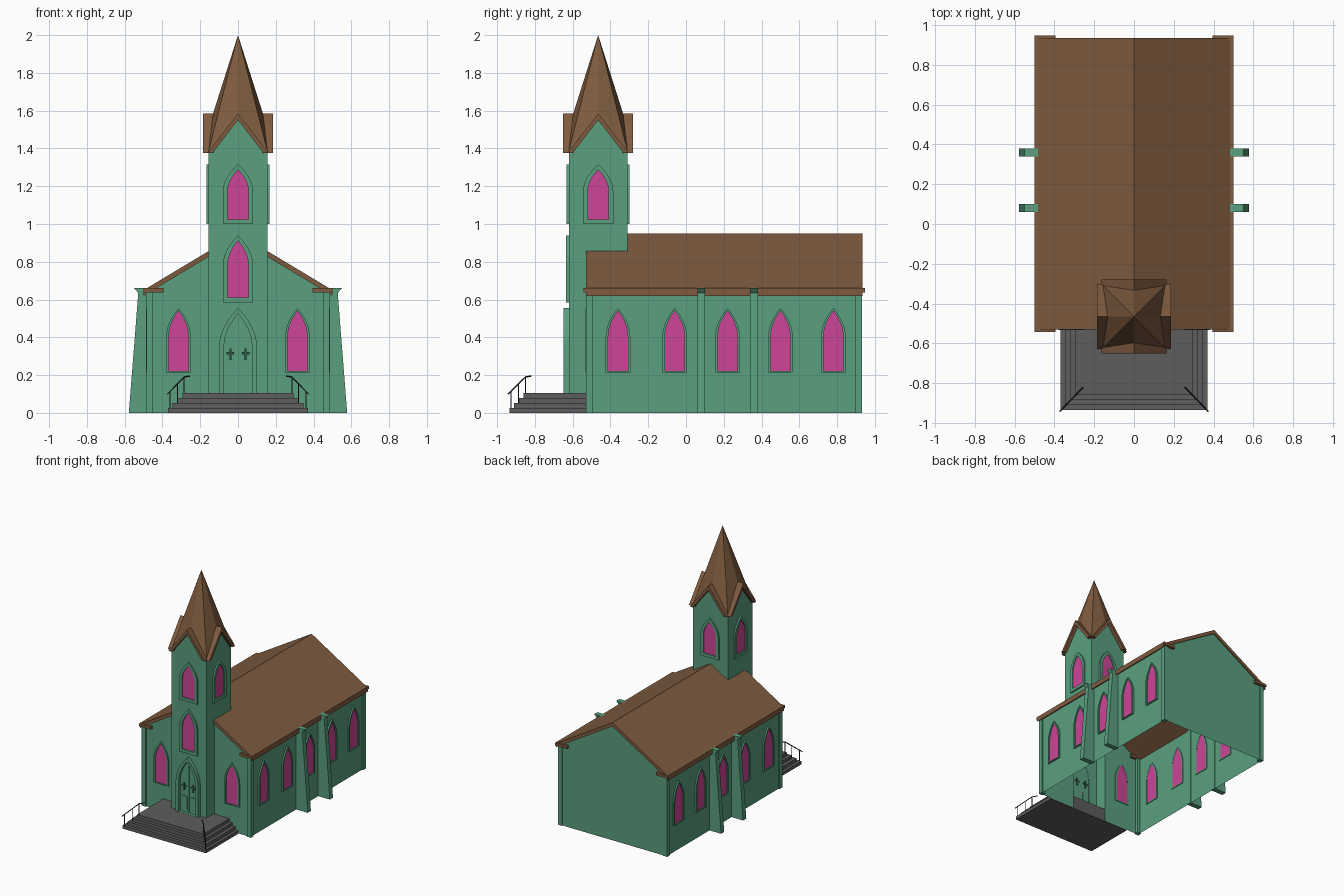
import bpy, bmesh, math
from mathutils import Matrix, Vector

if "Cube" in bpy.data.objects:
    bpy.data.objects.remove(bpy.data.objects["Cube"])


def material(name, rgb):
    m = bpy.data.materials.new(name)
    m.diffuse_color = (*rgb, 1)
    m.use_nodes = True
    m.node_tree.nodes["Principled BSDF"].inputs["Base Color"].default_value = m.diffuse_color
    return m


GREEN = material("green_wall", (0.10, 0.35, 0.21))
BROWN = material("brown_roof", (0.21, 0.105, 0.05))
PINK = material("pink_glass", (0.61, 0.06, 0.31))
STONE = material("dark_stone", (0.11, 0.11, 0.11))
IRON = material("black_iron", (0.03, 0.03, 0.03))
CROSS = material("dark_green", (0.03, 0.10, 0.07))
I = Matrix.Identity(4)


def build(name, verts, faces, mat, M=I, mirror=False, recalc=True):
    me = bpy.data.meshes.new(name)
    me.from_pydata([M @ Vector(v) for v in verts], [], faces)
    if recalc:
        bm = bmesh.new()
        bm.from_mesh(me)
        bmesh.ops.recalc_face_normals(bm, faces=bm.faces)
        bm.to_mesh(me)
        bm.free()
    me.materials.append(mat)
    ob = bpy.data.objects.new(name, me)
    bpy.context.collection.objects.link(ob)
    if mirror:
        ob.modifiers.new("mirror", 'MIRROR')
    return ob


def sheet(name, polys, mat, mirror=True):
    verts, faces = [], []
    for p in polys:
        faces.append(range(len(verts), len(verts) + len(p)))
        verts += p
    return build(name, verts, [list(f) for f in faces], mat, mirror=mirror, recalc=False)


def prism(name, pts, d0, d1, mat, M=I, mirror=False):
    """Profile (u, z) in the front plane, extruded forward (-y) from d0 to d1."""
    n = len(pts)
    verts = [(u, -d, z) for d in (d0, d1) for u, z in pts]
    faces = [list(range(n)), list(range(n, 2 * n))]
    faces += [[i, (i + 1) % n, n + (i + 1) % n, n + i] for i in range(n)]
    return build(name, verts, faces, mat, M, mirror)


def ring(name, outer, inner, d0, d1, mat, M=I, mirror=False):
    n = len(outer)
    loops = [(outer, d0), (outer, d1), (inner, d1), (inner, d0)]
    verts = [(u, -d, z) for pts, d in loops for u, z in pts]
    faces = []
    for k in range(4):
        a, b = k * n, (k + 1) % 4 * n
        faces += [[a + i, a + (i + 1) % n, b + (i + 1) % n, b + i] for i in range(n)]
    return build(name, verts, faces, mat, M, mirror)


def box(name, x0, x1, y0, y1, z0, z1, mat, mirror=False):
    return prism(name, [(x0, z0), (x1, z0), (x1, z1), (x0, z1)], -y1, -y0, mat, mirror=mirror)


def arch(cu, hw, z0, spring, top, n=6):
    right = [(hw * (1 - (i / n) ** 2), spring + (top - spring) * i / n) for i in range(n + 1)]
    half = [(hw, z0)] + right
    return [(cu + u, z) for u, z in half] + [(cu - u, z) for u, z in reversed(half[:-1])]


def window(name, M, cu, d, hw, z0, top, rim, sill, mirror=False, pane=PINK, proud=0.012):
    spring = z0 + (top - z0) * 0.55
    outer = arch(cu, hw, z0, spring, top)
    inner = arch(cu, hw - rim, z0 + sill, spring, top - rim * 1.1)
    ring(name + "_frame", outer, inner, d - 0.006, d + proud, GREEN, M, mirror)
    prism(name + "_pane", inner, d - 0.004, d + 0.004, pane, M, mirror)


def turn(deg):
    return Matrix.Rotation(math.radians(deg), 4, 'Z')


# Nave walls: hollow shell, open below
X, F, B = 0.475, -0.52, 0.925
sheet("nave_walls", [
    [(X, F, 0), (X, B, 0), (X, B, 0.635), (X, F, 0.635)],
    [(0.155, F, 0), (X, F, 0), (X, F, 0.635), (0.155, F, 0.827)],
    [(X, B, 0), (0, B, 0), (0, B, 0.92), (X, B, 0.635)]], GREEN)

# Tower walls with a gable on each side
T, TF, TB, TC = 0.155, -0.62, -0.31, -0.465
sheet("tower_walls", [
    [(0, TF, 0), (T, TF, 0), (T, TF, 1.375), (0, TF, 1.57)],
    [(T, TF, 0), (T, F, 0), (T, F, 0.84), (T, TB, 0.84), (T, TB, 1.375), (T, TC, 1.57), (T, TF, 1.375)],
    [(T, TB, 0.84), (0, TB, 0.92), (0, TB, 1.57), (T, TB, 1.375)]], GREEN)

# Corner pilasters and sloping buttresses
for end, y0, y1 in (("front", -0.53, -0.495), ("back", 0.895, 0.932)):
    box(end + "_pilaster", 0.45, 0.485, y0, y1, 0, 0.64, GREEN, True)
for i, y in enumerate((0.08, 0.36)):
    prism(f"buttress_{i}", [(0.47, 0), (0.578, 0), (0.528, 0.635), (0.55, 0.66), (0.47, 0.66)],
          -y - 0.02, -y + 0.02, GREEN, mirror=True)

# Nave roof: full length behind the tower, side strips beside it
def slope(x0, x1):
    return [(x0, 0.95 - 0.6 * x0), (x1, 0.95 - 0.6 * x1), (x1, 0.92 - 0.6 * x1), (x0, 0.92 - 0.6 * x0)]


prism("roof_main", slope(0, 0.5), -0.935, 0.31, BROWN, mirror=True)
prism("roof_beside_tower", slope(0.155, 0.5), 0.31, 0.53, BROWN, mirror=True)
box("eave", 0.47, 0.5, -0.54, 0.945, 0.638, 0.66, BROWN, True)
box("front_eave_return", 0.395, 0.5, -0.543, -0.5, 0.638, 0.66, BROWN, True)
box("back_eave_return", 0.395, 0.5, 0.905, 0.947, 0.638, 0.66, BROWN, True)

# Nave windows
for i, y in enumerate((-0.36, -0.06, 0.22, 0.50, 0.78)):
    window(f"side_window_{i}", turn(90), y, X, 0.065, 0.215, 0.555, 0.013, 0.008, True)
window("front_window", I, 0.315, -F, 0.065, 0.215, 0.555, 0.013, 0.008, True)

# Belfry windows and gable roofs on the four tower sides
centre = Matrix.Translation((0, TC, 0))
for k in range(4):
    M = centre @ turn(90 * k)
    window(f"belfry_window_{k}", M, 0, T, 0.08, 1.0, 1.315, 0.025, 0.025)
    prism(f"tower_gable_roof_{k}", [(0, 1.585), (0.163, 1.375), (0.135, 1.375), (0, 1.55),
                                    (-0.135, 1.375), (-0.163, 1.375)], 0.13, 0.185, BROWN, M)
window("tower_window", I, 0, -TF, 0.08, 0.585, 0.94, 0.025, 0.025, proud=0.015)

# Spire: eight faces between gable ridges and corners
rim = []
for k in range(4):
    a = turn(90 * k)
    rim += [a @ Vector((0, -0.132, 1.585)), a @ Vector((0.158, -0.158, 1.375))]
build("spire", rim + [(0, 0, 2.0)], [[i, (i + 1) % 8, 8] for i in range(8)], BROWN, centre)

# Door with frame, centre strip, lower panels and crosses
window("door", I, 0, -TF, 0.10, 0.10, 0.555, 0.026, 0.006, pane=GREEN, proud=0.028)
box("door_centre_strip", -0.004, 0.004, -0.63, -0.612, 0.106, 0.52, GREEN)
box("door_panel", 0.014, 0.062, -0.629, -0.612, 0.125, 0.235, GREEN, True)
box("door_cross_upright", 0.035, 0.045, -0.632, -0.61, 0.28, 0.34, CROSS, True)
box("door_cross_bar", 0.02, 0.06, -0.632, -0.61, 0.31, 0.322, CROSS, True)

# Steps
for i, (x, y) in enumerate(((0.37, -0.935), (0.347, -0.91), (0.32, -0.885), (0.295, -0.86))):
    box(f"step_{i}", -x, x, y, F - 0.008, 0.0262 * i, 0.0262 * (i + 1), STONE)


# Handrails on the step corners
def rod(name, pts, r):
    cu = bpy.data.curves.new(name, 'CURVE')
    cu.dimensions = '3D'
    cu.bevel_depth, cu.bevel_resolution = r, 0
    cu.use_fill_caps = True
    sp = cu.splines.new('POLY')
    sp.points.add(len(pts) - 1)
    for p, co in zip(sp.points, pts):
        p.co = (*co, 1)
    cu.materials.append(IRON)
    bpy.context.collection.objects.link(bpy.data.objects.new(name, cu))


for side, s in (("left", -1), ("right", 1)):
    rod(side + "_handrail", [(s * 0.373, -0.942, 0.1), (s * 0.285, -0.85, 0.19), (s * 0.255, -0.82, 0.195)], 0.004)
    for i, (x, y, z0, z1) in enumerate(((0.36, -0.927, 0.02, 0.113), (0.32, -0.887, 0.05, 0.154),
                                        (0.285, -0.85, 0.1, 0.19))):
        rod(f"{side}_rail_post_{i}", [(s * x, y, z0), (s * x, y, z1)], 0.003)
